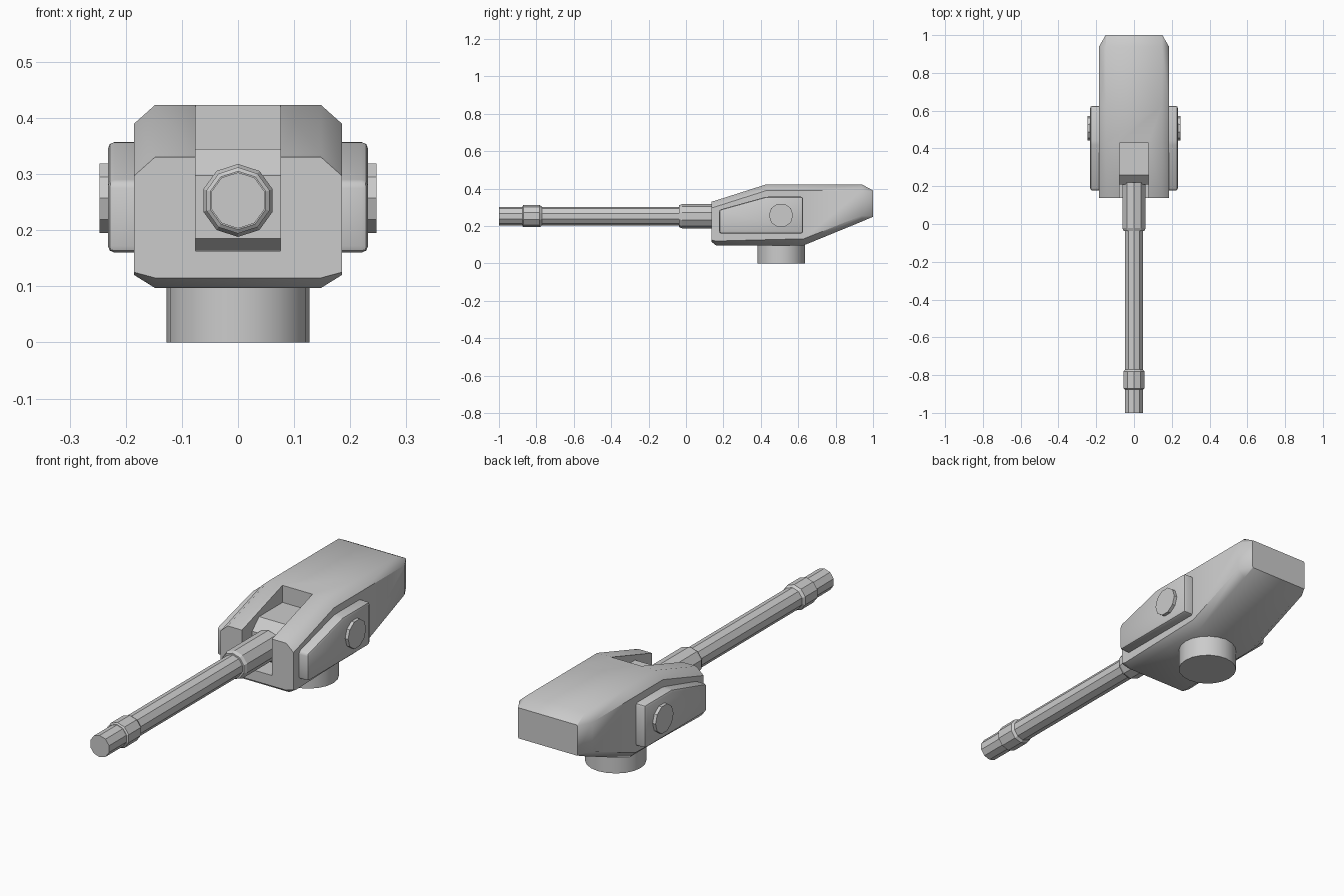
import bpy, bmesh, math
from mathutils import Matrix

if "Cube" in bpy.data.objects:
    bpy.data.objects.remove(bpy.data.objects["Cube"])


def finish(name, bm, angle=None):
    bmesh.ops.recalc_face_normals(bm, faces=bm.faces)
    me = bpy.data.meshes.new(name)
    bm.to_mesh(me)
    bm.free()
    ob = bpy.data.objects.new(name, me)
    bpy.context.collection.objects.link(ob)
    if angle:
        smooth(ob, angle)
    return ob


def select(ob):
    bpy.ops.object.select_all(action='DESELECT')
    ob.select_set(True)
    bpy.context.view_layer.objects.active = ob


def smooth(ob, angle):
    select(ob)
    bpy.ops.object.shade_smooth_by_angle(angle=math.radians(angle))


def loft(name, rings, angle=None):
    """Skin closed rings of equal length and cap both ends."""
    bm = bmesh.new()
    vs = [[bm.verts.new(p) for p in r] for r in rings]
    n = len(rings[0])
    for a, b in zip(vs, vs[1:]):
        for i in range(n):
            j = (i + 1) % n
            bm.faces.new((a[i], a[j], b[j], b[i]))
    bm.faces.new(vs[0])
    bm.faces.new(vs[-1])
    return finish(name, bm, angle)


def slab(name, profile, x0, x1, bevel=0):
    """Extrude a (y, z) profile along x; optionally chamfer the outer rim."""
    ob = loft(name, [[(x, y, z) for y, z in profile] for x in (x0, x1)])
    if bevel:
        bm = bmesh.new()
        bm.from_mesh(ob.data)
        edges = [e for e in bm.edges if max(v.co.x for v in e.verts) > max(x0, x1) - 1e-5]
        bmesh.ops.bevel(bm, geom=edges, offset=bevel, segments=2, profile=0.5, affect='EDGES')
        bm.to_mesh(ob.data)
        bm.free()
        smooth(ob, 40)
    return ob


def mirror(ob):
    ob.modifiers.new("mirror", 'MIRROR')


def turned(name, stations, sides=10, z=0.253):
    """Faceted tube along y from (y, radius) stations."""
    rings = [[(r * math.sin(2 * math.pi * i / sides), y, z + r * math.cos(2 * math.pi * i / sides))
              for i in range(sides)] for y, r in stations]
    return loft(name, rings)


# turret body: octagonal sections along y
# (y, inner half width, outer half width, bottom, lower side, upper side, top)
sections = [
    (0.137, .148, .185, .115, .125, .297, .330),
    (0.160, .148, .185, .097, .120, .304, .337),
    (0.430, .148, .185, .097, .127, .390, .423),
    (0.630, .148, .185, .097, .132, .390, .423),
    (0.940, .148, .185, .224, .255, .390, .423),
    (1.000, .146, .150, .250, .254, .386, .390),
]
rings = []
for y, a, b, z0, z1, z2, z3 in sections:
    half = [(a, z0), (b, z1), (b, z2), (a, z3)]
    rings.append([(x, y, z) for x, z in half] + [(-x, y, z) for x, z in reversed(half)])
body = loft("turret_body", rings)

# slot in the front of the body for the gun mount
cutter = slab("slot_cutter", [(0, .163), (.43, .163), (.43, .6), (0, .6)], -.076, .076)
cutter.hide_render = True
mod = body.modifiers.new("slot", 'BOOLEAN')
mod.object = cutter
mod.operation = 'DIFFERENCE'
mod.solver = 'EXACT'
select(body)
bpy.ops.object.modifier_apply(modifier="slot")
bpy.data.objects.remove(cutter)
smooth(body, 46)

# gun mount block inside the slot
slab("gun_mount", [(.24, .164), (.21, .185), (.21, .297), (.26, .345), (.435, .345), (.435, .164)],
     -.0755, .0755)

# barrel, muzzle ring and base collar
turned("barrel", [(-1, .05), (0, .05)])
turned("muzzle_ring", [(-.875, .052), (-.87, .059), (-.782, .059), (-.77, .05)])
turned("barrel_collar", [(-.037, .058), (-.022, .065), (.22, .065)])

# side armour panels
panel = slab("side_panel", [(.177, .16), (.626, .16), (.626, .357), (.43, .357), (.177, .287)],
             .18, .232, bevel=.012)
mirror(panel)

# round hub on each panel
bm = bmesh.new()
bmesh.ops.create_cone(bm, cap_ends=True, segments=10, radius1=.065, radius2=.065, depth=.027,
                      matrix=Matrix.Translation((.2335, .508, .257)) @ Matrix.Rotation(math.pi / 2, 4, 'Y'))
mirror(finish("panel_hub", bm))

# pedestal under the body
bm = bmesh.new()
bmesh.ops.create_cone(bm, cap_ends=True, segments=20, radius1=.127, radius2=.127, depth=.12,
                      matrix=Matrix.Translation((0, .508, .06)))
finish("pedestal", bm, 40)
